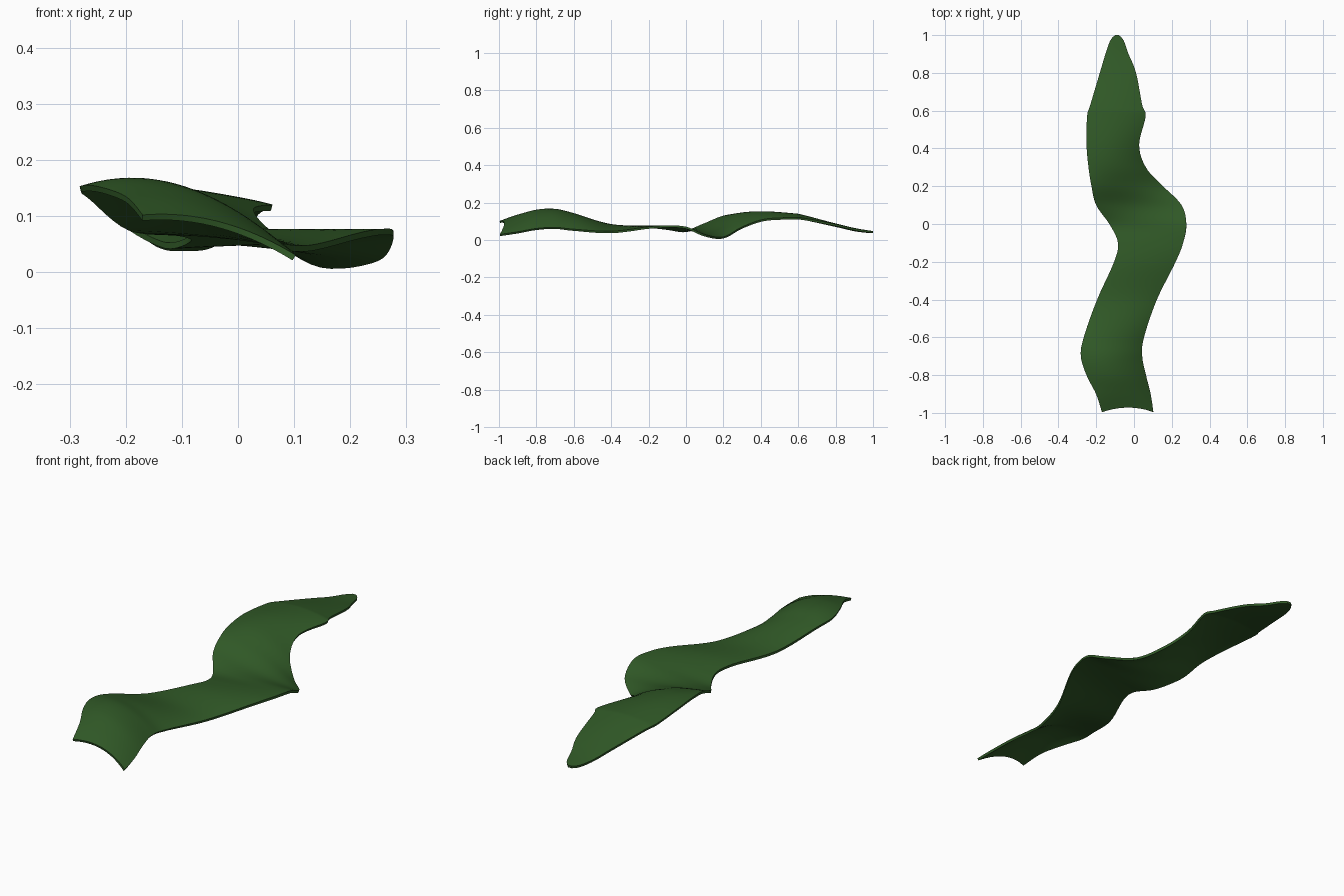
import bpy, bmesh

# Cross-sections along the leaf: y, left x, right x, left z, middle z, right z
SECTIONS = [
    (-0.995, -0.17, 0.10, 0.097, 0.085, 0.026),
    (-0.90, -0.20, 0.085, 0.13, 0.115, 0.04),
    (-0.80, -0.25, 0.06, 0.148, 0.145, 0.058),
    (-0.70, -0.28, 0.04, 0.148, 0.152, 0.064),
    (-0.60, -0.265, 0.05, 0.135, 0.125, 0.054),
    (-0.40, -0.195, 0.12, 0.08, 0.068, 0.042),
    (-0.20, -0.105, 0.22, 0.07, 0.072, 0.066),
    (-0.10, -0.085, 0.26, 0.06, 0.068, 0.072),
    (0.00, -0.13, 0.277, 0.048, 0.056, 0.066),
    (0.10, -0.20, 0.25, 0.085, 0.052, 0.025),
    (0.20, -0.225, 0.15, 0.125, 0.092, 0.013),
    (0.30, -0.24, 0.06, 0.137, 0.132, 0.066),
    (0.42, -0.25, 0.025, 0.136, 0.146, 0.107),
    (0.57, -0.247, 0.06, 0.122, 0.138, 0.115),
    (0.63, -0.23, 0.042, 0.113, 0.128, 0.112),
    (0.80, -0.18, 0.01, 0.076, 0.083, 0.08),
    (0.90, -0.15, -0.03, 0.053, 0.059, 0.057),
    (0.97, -0.125, -0.055, 0.044, 0.047, 0.046),
    (1.00, -0.10, -0.08, 0.043, 0.043, 0.043),
]
STEPS, COLS, THICK = 6, 20, 0.011


def spline(a, b, c, d, t):
    """Smooth interpolation between b and c."""
    return [0.5 * (2 * q + (r - p) * t + (2 * p - 5 * q + 4 * r - s) * t * t
                   + (3 * q - p - 3 * r + s) * t ** 3)
            for p, q, r, s in zip(a, b, c, d)]


rows = []
last = len(SECTIONS) - 1
for i in range(last):
    pts = [SECTIONS[min(max(i + k, 0), last)] for k in (-1, 0, 1, 2)]
    rows += [spline(*pts, k / STEPS) for k in range(STEPS)]
rows.append(list(SECTIONS[-1]))

# Leaf ribbon surface
bm = bmesh.new()
grid = []
for y, xl, xr, zl, zm, zr in rows:
    line = []
    for j in range(COLS + 1):
        u = j / COLS
        arch = 4 * u * (1 - u)
        z = zl * (1 - u) * (1 - 2 * u) + zm * arch + zr * u * (2 * u - 1)
        notch = 0.025 * arch * max(0, (-0.8 - y) / 0.2)   # scooped front edge
        line.append(bm.verts.new((xl + (xr - xl) * u, y + notch, z)))
    grid.append(line)
for a, b in zip(grid, grid[1:]):
    for j in range(COLS):
        bm.faces.new((a[j], a[j + 1], b[j + 1], b[j]))
mesh = bpy.data.meshes.new("leaf_blade")
bm.to_mesh(mesh)
bm.free()
leaf = bpy.data.objects.new("leaf_blade", mesh)
bpy.context.collection.objects.link(leaf)

# Thin body
solid = leaf.modifiers.new("thickness", "SOLIDIFY")
solid.thickness = THICK
solid.offset = 0

# Dark green
mat = bpy.data.materials.new("leaf_green")
mat.diffuse_color = (0.03, 0.1, 0.02, 1)
mesh.materials.append(mat)

bpy.context.view_layer.objects.active = leaf
leaf.select_set(True)
bpy.ops.object.modifier_apply(modifier="thickness")
bpy.ops.object.shade_smooth_by_angle()
